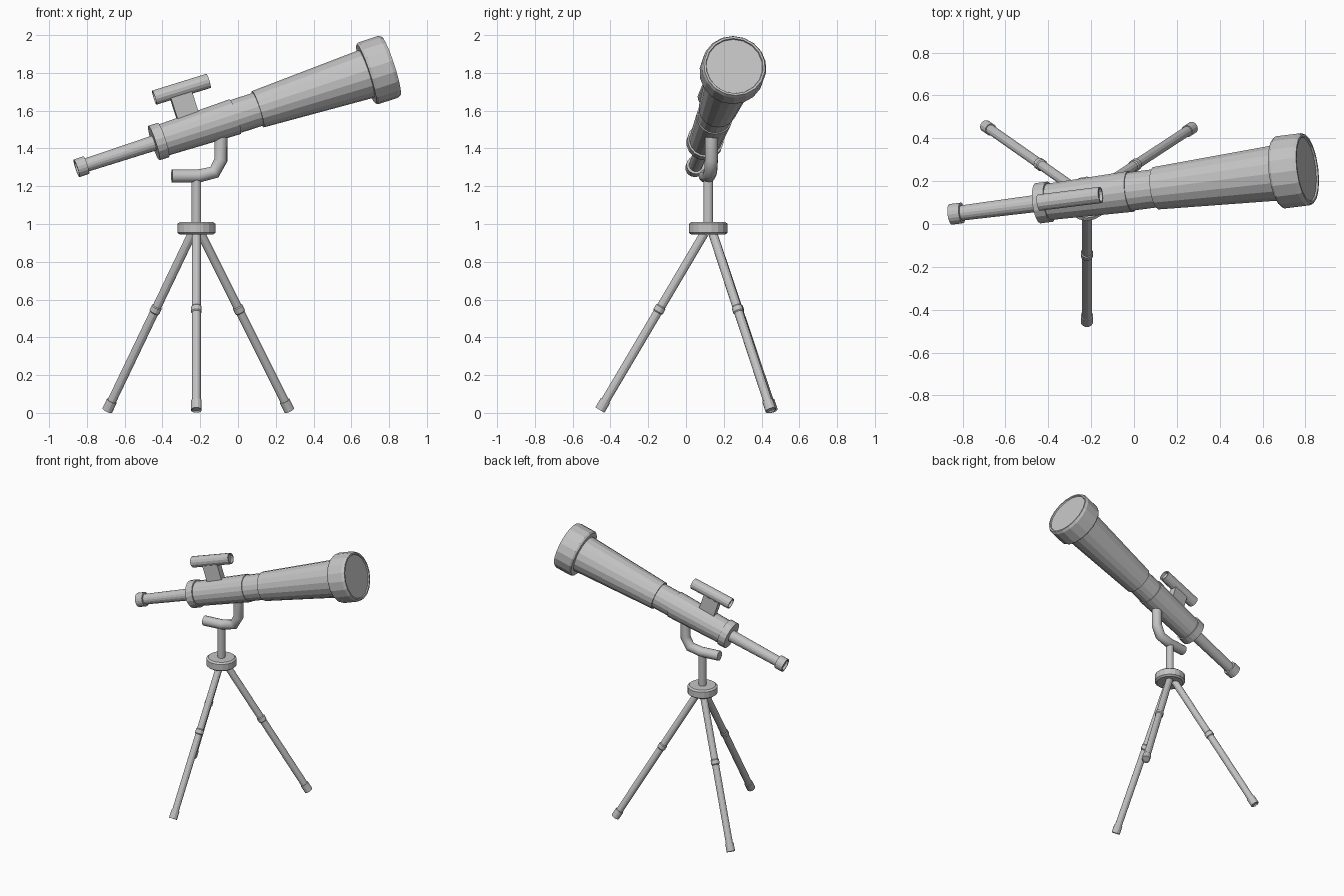
import bpy, bmesh, math
from mathutils import Vector, Matrix

cube = bpy.data.objects.get("Cube")
if cube:
    bpy.data.objects.remove(cube, do_unlink=True)

grey = bpy.data.materials.new("plain grey")
grey.use_nodes = True
colour = (0.55, 0.55, 0.55, 1)
grey.diffuse_color = colour
grey.node_tree.nodes["Principled BSDF"].inputs["Base Color"].default_value = colour


def frame(start, end):
    """Matrix at start whose local Z runs towards end and local Y points up."""
    start, end = Vector(start), Vector(end)
    turn = (end - start).to_track_quat('Z', 'Y').to_matrix().to_4x4()
    return Matrix.Translation(start) @ turn


def add_object(name, bm, matrix):
    bmesh.ops.recalc_face_normals(bm, faces=bm.faces)
    mesh = bpy.data.meshes.new(name)
    bm.to_mesh(mesh)
    bm.free()
    mesh.materials.append(grey)
    obj = bpy.data.objects.new(name, mesh)
    obj.matrix_world = matrix
    bpy.context.collection.objects.link(obj)
    return obj


def lathe(name, matrix, profile, sides=18):
    """Revolve (distance, radius) pairs around local Z and close both ends."""
    bm = bmesh.new()
    rings = []
    for z, r in profile:
        angles = [2 * math.pi * (i + 0.5) / sides for i in range(sides)]
        rings.append([bm.verts.new((r * math.cos(a), r * math.sin(a), z)) for a in angles])
    for low, high in zip(rings, rings[1:]):
        for i in range(sides):
            j = (i + 1) % sides
            bm.faces.new((low[i], low[j], high[j], high[i]))
    bm.faces.new(rings[0])
    bm.faces.new(rings[-1])
    return add_object(name, bm, matrix)


# Main optical tube, measured along its axis from the eyepiece
axis = frame((-0.855, 0.045, 1.295), (0.81, 0.257, 1.837))
lathe("eyepiece", axis, [(0.015, 0.036), (0, 0.038), (0, 0.049), (0.055, 0.049), (0.055, 0.034)])
lathe("focus_tube", axis, [(0.05, 0.036), (0.45, 0.041)])
lathe("rear_collar", axis, [(0.434, 0.08), (0.434, 0.096), (0.488, 0.096), (0.488, 0.08)])
lathe("rear_body", axis, [(0.48, 0.086), (0.89, 0.097), (0.89, 0.08)])
lathe("middle_sleeve", axis, [(0.88, 0.091), (1.03, 0.091)])
lathe("front_body", axis, [(1.017, 0.085), (1.017, 0.101), (1.66, 0.134)])
lathe("lens_hood", axis, [(1.625, 0.13), (1.625, 0.165), (1.637, 0.172), (1.745, 0.172),
                          (1.763, 0.164), (1.763, 0.153), (1.755, 0.15)])

# Finder scope and its bracket
finder = frame((-0.443, 0.1, 1.669), (-0.155, 0.136, 1.758))
lathe("finder_scope", finder, [(0.015, 0.03), (0, 0.031), (0, 0.039), (0.303, 0.039),
                               (0.303, 0.031), (0.288, 0.03)], 14)
bm = bmesh.new()
bmesh.ops.create_cube(bm, size=1)
bmesh.ops.scale(bm, vec=(0.05, 0.15, 0.118), verts=bm.verts)
bmesh.ops.translate(bm, vec=(0, 0.125, 0.65), verts=bm.verts)
add_object("finder_bracket", bm, axis)

# Bent support arm with its handle end
curve = bpy.data.curves.new("support_arm", 'CURVE')
curve.dimensions = '3D'
curve.bevel_depth = 0.035
curve.bevel_resolution = 4
curve.use_fill_caps = True
path = [(-0.35, 1.254), (-0.21, 1.254), (-0.125, 1.274), (-0.09, 1.34), (-0.09, 1.48)]
spline = curve.splines.new('POLY')
spline.points.add(len(path) - 1)
for point, (x, z) in zip(spline.points, path):
    point.co = (x, 0.118 + (x + 0.22) * 0.127, z, 1)
curve.materials.append(grey)
arm = bpy.data.objects.new("support_arm", curve)
bpy.context.collection.objects.link(arm)

# Tripod post and hub
hub = Matrix.Translation((-0.22, 0.118, 0))
lathe("centre_post", hub, [(0.95, 0.026), (1.24, 0.026)], 14)
lathe("tripod_hub", hub, [(0.944, 0.09), (0.954, 0.103), (1.0, 0.103), (1.01, 0.09)])

# Tripod legs, each with a joint ring and a foot
legs = {
    "front": ((-0.22, 0.097, 0.95), (-0.22, -0.456, 0.015)),
    "back_right": ((-0.243, 0.142, 0.95), (-0.692, 0.457, 0.013)),
    "back_left": ((-0.197, 0.142, 0.95), (0.272, 0.449, 0.013)),
}
for side, (top, foot) in legs.items():
    leg = frame(foot, top)
    length = (Vector(top) - Vector(foot)).length
    lathe(side + "_leg", leg, [(0.02, 0.024), (length, 0.024)], 12)
    lathe(side + "_foot", leg, [(0.008, 0.023), (0, 0.024), (0, 0.029), (0.058, 0.029), (0.058, 0.02)], 12)
    middle = length * 0.57
    lathe(side + "_leg_joint", leg, [(middle - 0.022, 0.022), (middle - 0.014, 0.029),
                                     (middle + 0.014, 0.029), (middle + 0.022, 0.022)], 12)
